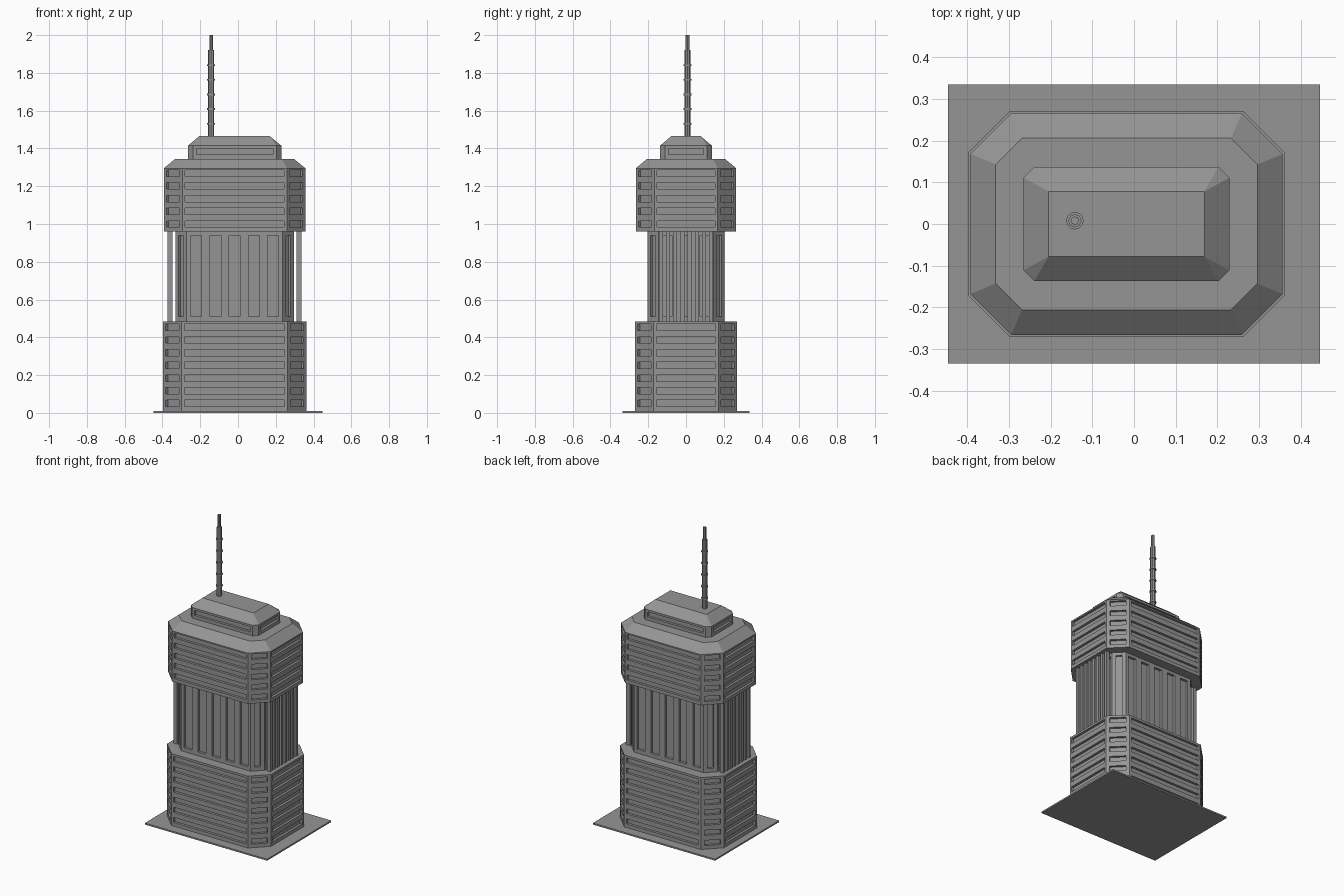
import bpy, bmesh
from mathutils import Vector

cube = bpy.data.objects.get("Cube")
if cube:
    bpy.data.objects.remove(cube)

grey = bpy.data.materials.new("concrete_grey")
grey.use_nodes = True
COLOR = (0.3, 0.3, 0.3, 1)
grey.diffuse_color = COLOR
grey.node_tree.nodes["Principled BSDF"].inputs["Base Color"].default_value = COLOR

CX = -0.018   # tower axis, slightly off the plot centre
DEPTH = 0.016  # window recess


def finish(bm, name):
    mesh = bpy.data.meshes.new(name)
    bm.to_mesh(mesh)
    bm.free()
    mesh.materials.append(grey)
    obj = bpy.data.objects.new(name, mesh)
    bpy.context.collection.objects.link(obj)
    return obj


def octagon(hx, hy, cx, cy, z):
    """Chamfered rectangle, counter-clockwise from the front face."""
    pts = [(-hx + cx, -hy), (hx - cx, -hy), (hx, -hy + cy), (hx, hy - cy),
           (hx - cx, hy), (-hx + cx, hy), (-hx, hy - cy), (-hx, -hy + cy)]
    return [Vector((CX + x, y, z)) for x, y in pts]


def face(bm, pts):
    bm.faces.new([bm.verts.new(p) for p in pts])


def panelled_wall(bm, a, b, height, columns, rows):
    """Wall from a to b with a recessed window at each column and row span."""
    along = (b - a).normalized()
    length = (b - a).length
    inward = Vector((-along.y, along.x, 0)) * DEPTH
    us = [0] + [u for span in columns for u in span] + [length]
    zs = [0] + [z for span in rows for z in span] + [height]
    for i in range(len(us) - 1):
        for j in range(len(zs) - 1):
            quad = [a + along * u + Vector((0, 0, z)) for u, z in
                    ((us[i], zs[j]), (us[i + 1], zs[j]),
                     (us[i + 1], zs[j + 1]), (us[i], zs[j + 1]))]
            if i % 2 and j % 2:
                back = [p + inward for p in quad]
                face(bm, back)
                for k in range(4):
                    n = (k + 1) % 4
                    face(bm, (quad[k], quad[n], back[n], back[k]))
            else:
                face(bm, quad)


def block(name, hx, hy, cx, cy, z0, z1, rows, columns, roof=None):
    """Octagonal storey block; columns(kind, length) gives window spans."""
    bm = bmesh.new()
    ring = octagon(hx, hy, cx, cy, z0)
    top = octagon(hx, hy, cx, cy, z1)
    for k in range(8):
        a, b = ring[k], ring[(k + 1) % 8]
        kind = "corner" if k % 2 else ("long" if k % 4 == 0 else "short")
        spans = columns(kind, (b - a).length)
        panelled_wall(bm, a, b, z1 - z0, spans, rows if spans else [])
    face(bm, ring[::-1])
    if roof:
        cap = octagon(*roof)
        for k in range(8):
            n = (k + 1) % 8
            face(bm, (top[k], top[n], cap[n], cap[k]))
        top = cap
    face(bm, top)
    bmesh.ops.remove_doubles(bm, verts=bm.verts, dist=0.0001)
    return finish(bm, name)


def strip_windows(kind, length):
    margin = 0.021 if kind == "corner" else 0.015
    return [(margin, length - margin)]


def tall_windows(kind, length):
    if kind == "corner":
        return [(length * 0.28, length * 0.72)]
    count = 5 if kind == "long" else 3
    mids = [length / 2 + (i - (count - 1) / 2) * 0.102 for i in range(count)]
    return [(m - 0.029, m + 0.029) for m in mids]


def crown_windows(kind, length):
    return [] if kind == "corner" else [(0.018, length - 0.018)]


def floor_rows(count):
    return [(0.023 + i * 0.0672, 0.057 + i * 0.0672) for i in range(count)]


def box(name, centre, size):
    bm = bmesh.new()
    bmesh.ops.create_cube(bm, size=1)
    bmesh.ops.scale(bm, vec=size, verts=bm.verts)
    bmesh.ops.translate(bm, vec=centre, verts=bm.verts)
    return finish(bm, name)


def cylinder(name, radius, z0, z1, sides=12):
    bm = bmesh.new()
    bmesh.ops.create_cone(bm, cap_ends=True, segments=sides, radius1=radius,
                          radius2=radius, depth=z1 - z0)
    bmesh.ops.translate(bm, vec=(-0.142, 0.008, (z0 + z1) / 2), verts=bm.verts)
    obj = finish(bm, name)
    return obj


# Ground slab
box("ground_slab", (0, 0, 0.005), (0.894, 0.67, 0.01))

# Main tower blocks
block("lower_block", 0.38, 0.271, 0.1, 0.1, 0.01, 0.485,
      floor_rows(7), strip_windows)
block("middle_block", 0.314, 0.205, 0.06, 0.06, 0.485, 0.96,
      [(0.025, 0.455)], tall_windows)
block("upper_block", 0.375, 0.266, 0.098, 0.098, 0.96, 1.295,
      floor_rows(5), strip_windows, (0.314, 0.206, 0.063, 0.063, 1.345))

# Rooftop crown with a sloped top
block("roof_crown", 0.247, 0.137, 0.026, 0.026, 1.345, 1.415,
      [(0.022, 0.056)], crown_windows, (0.187, 0.078, 0, 0, 1.465))

# Free-standing pillars on both short sides
for side, word in ((1, "left"), (-1, "right")):
    for i in range(8):
        box(f"{word}_pillar_{i + 1}",
            (CX + side * 0.342, (i - 3.5) * 0.038, 0.7225),
            (0.026, 0.02, 0.475))

# Antenna mast with rings
cylinder("antenna_mast", 0.016, 1.465, 1.92, 8)
cylinder("antenna_tip", 0.01, 1.92, 2.0, 8)
for i in range(5):
    z = 1.532 + i * 0.0768
    cylinder(f"antenna_ring_{i + 1}", 0.021, z - 0.004, z + 0.004)
